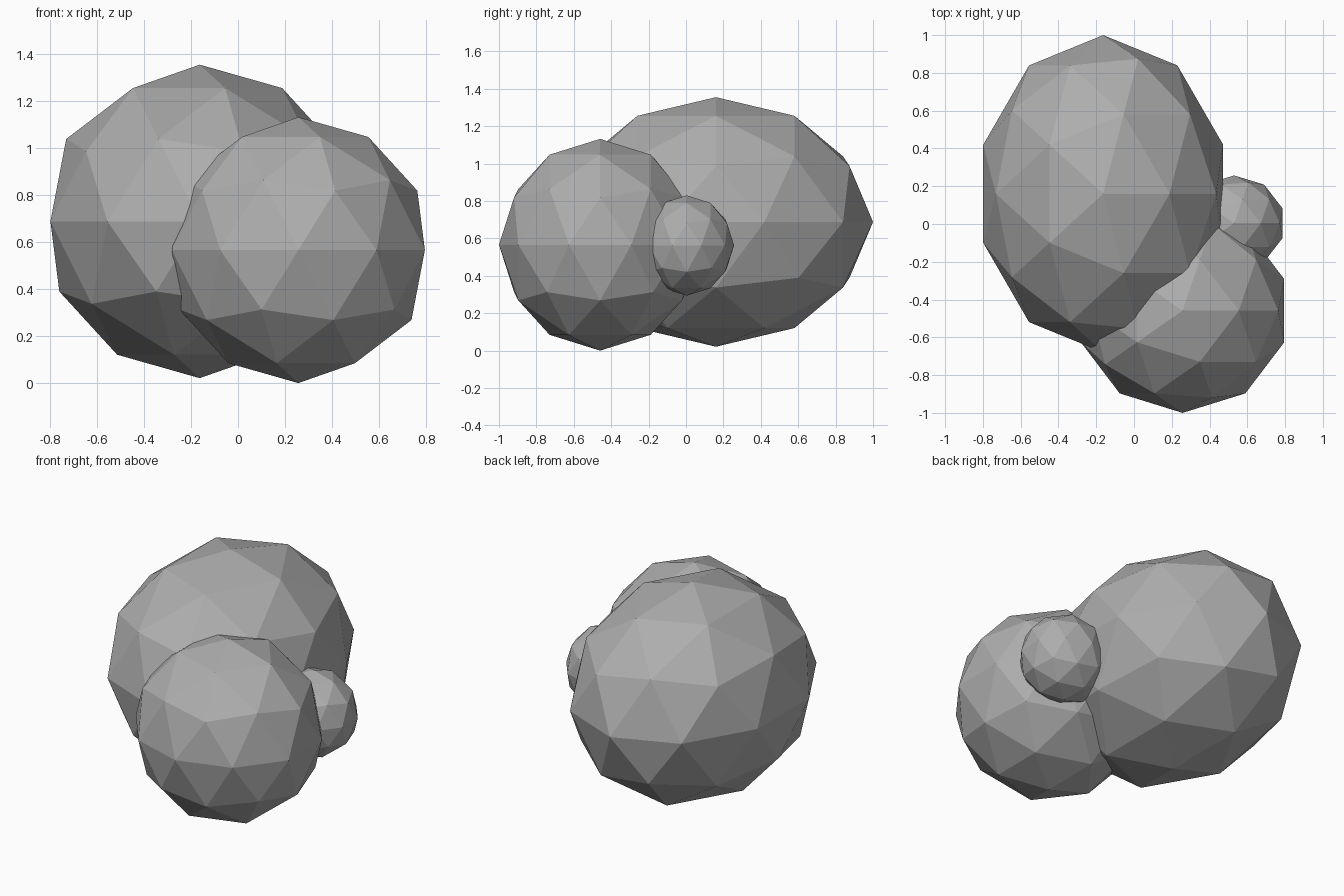
import bpy

if "Cube" in bpy.data.objects:
    bpy.data.objects.remove(bpy.data.objects["Cube"])

# Dark grey stone colour
stone = bpy.data.materials.new("stone")
stone.diffuse_color = (0.42, 0.42, 0.42, 1)
stone.use_nodes = True
stone.node_tree.nodes["Principled BSDF"].inputs["Base Color"].default_value = stone.diffuse_color


def boulder(name, centre, radii):
    bpy.ops.mesh.primitive_ico_sphere_add(subdivisions=2, radius=1, location=centre)
    ob = bpy.context.object
    ob.name = ob.data.name = name
    ob.scale = radii
    bpy.ops.object.transform_apply(location=False, rotation=False, scale=True)
    bpy.ops.object.shade_flat()
    ob.data.materials.append(stone)
    return ob


# Three overlapping faceted lumps
boulder("large_boulder", (-0.163, 0.16, 0.688), (0.668, 0.84, 0.667))
boulder("medium_boulder", (0.257, -0.459, 0.566), (0.566, 0.541, 0.566))
boulder("small_boulder", (0.53, 0.004, 0.562), (0.27, 0.253, 0.268))
